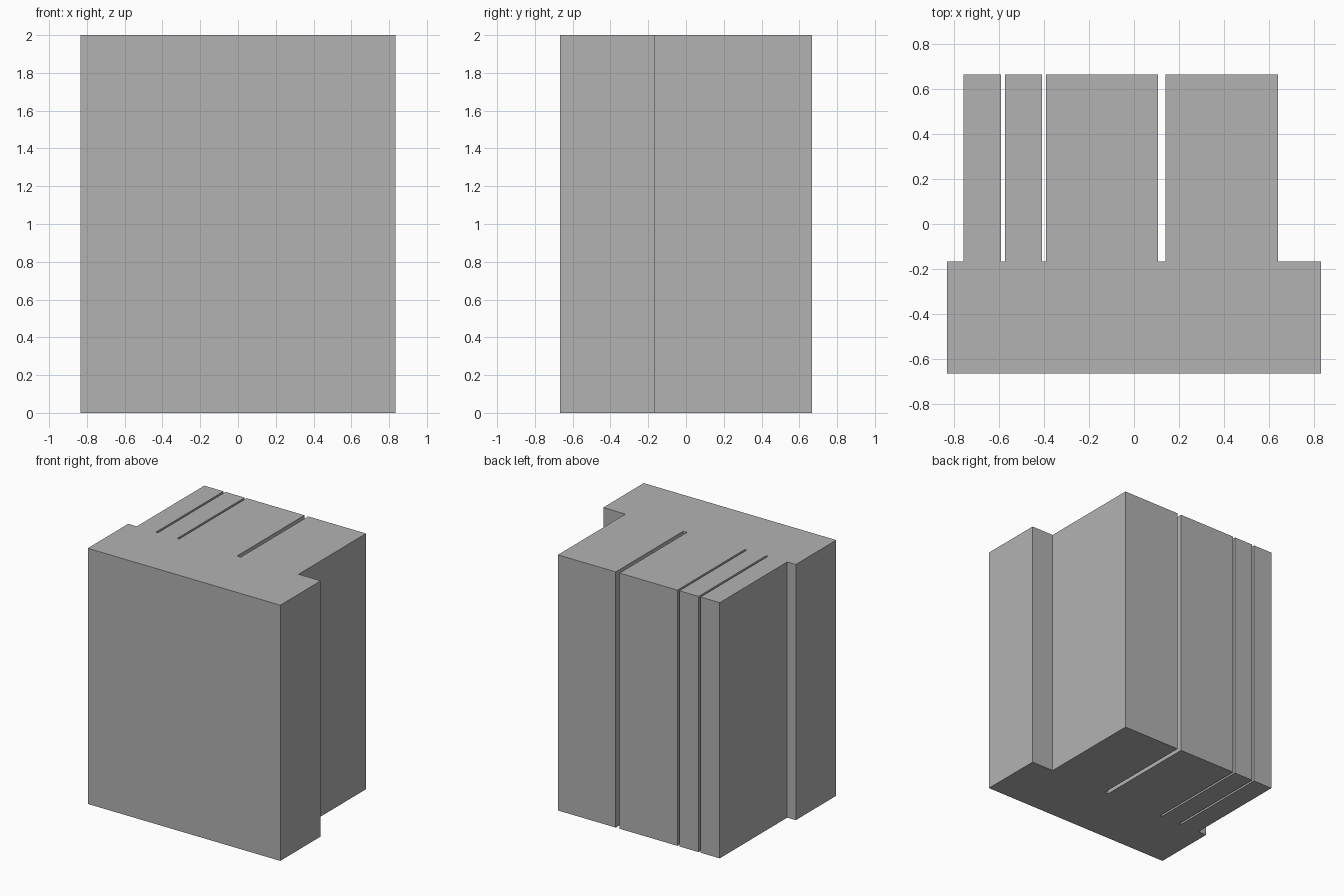
import bpy
import bmesh

cube = bpy.data.objects.get("Cube")
if cube:
    bpy.data.objects.remove(cube, do_unlink=True)

# Overall sizes
HALF_X, HALF_Y, HEIGHT = 0.833, 0.667, 2.0
STEP_Y = -0.167
FIRST_BLOCK_X = -0.759
# Rear blocks from right to left: (width, slot after it)
BLOCKS = [(0.1667, 0.0167), (0.1667, 0.0167), (0.5, 0.0333), (0.5, 0)]

# Plain grey material
grey = bpy.data.materials.new("plain_grey")
grey.use_nodes = True
colour = (0.448, 0.448, 0.448, 1)
grey.diffuse_color = colour
grey.node_tree.nodes["Principled BSDF"].inputs["Base Color"].default_value = colour

# Comb-shaped plan: wide front slab with slotted blocks behind it
plan = [(-HALF_X, -HALF_Y), (-HALF_X, STEP_Y)]
x = FIRST_BLOCK_X
for width, slot in BLOCKS:
    plan += [(x, STEP_Y), (x, HALF_Y), (x + width, HALF_Y), (x + width, STEP_Y)]
    x += width + slot
plan += [(HALF_X, STEP_Y), (HALF_X, -HALF_Y)]

# Raise the plan to full height
bm = bmesh.new()
base = bm.faces.new([bm.verts.new((px, py, 0)) for px, py in plan])
raised = bmesh.ops.extrude_face_region(bm, geom=[base], use_keep_orig=True)
top_verts = [v for v in raised["geom"] if isinstance(v, bmesh.types.BMVert)]
bmesh.ops.translate(bm, verts=top_verts, vec=(0, 0, HEIGHT))
bmesh.ops.recalc_face_normals(bm, faces=bm.faces)

mesh = bpy.data.meshes.new("slotted_block")
bm.to_mesh(mesh)
bm.free()
mesh.materials.append(grey)
block = bpy.data.objects.new("slotted_block", mesh)
bpy.context.collection.objects.link(block)
